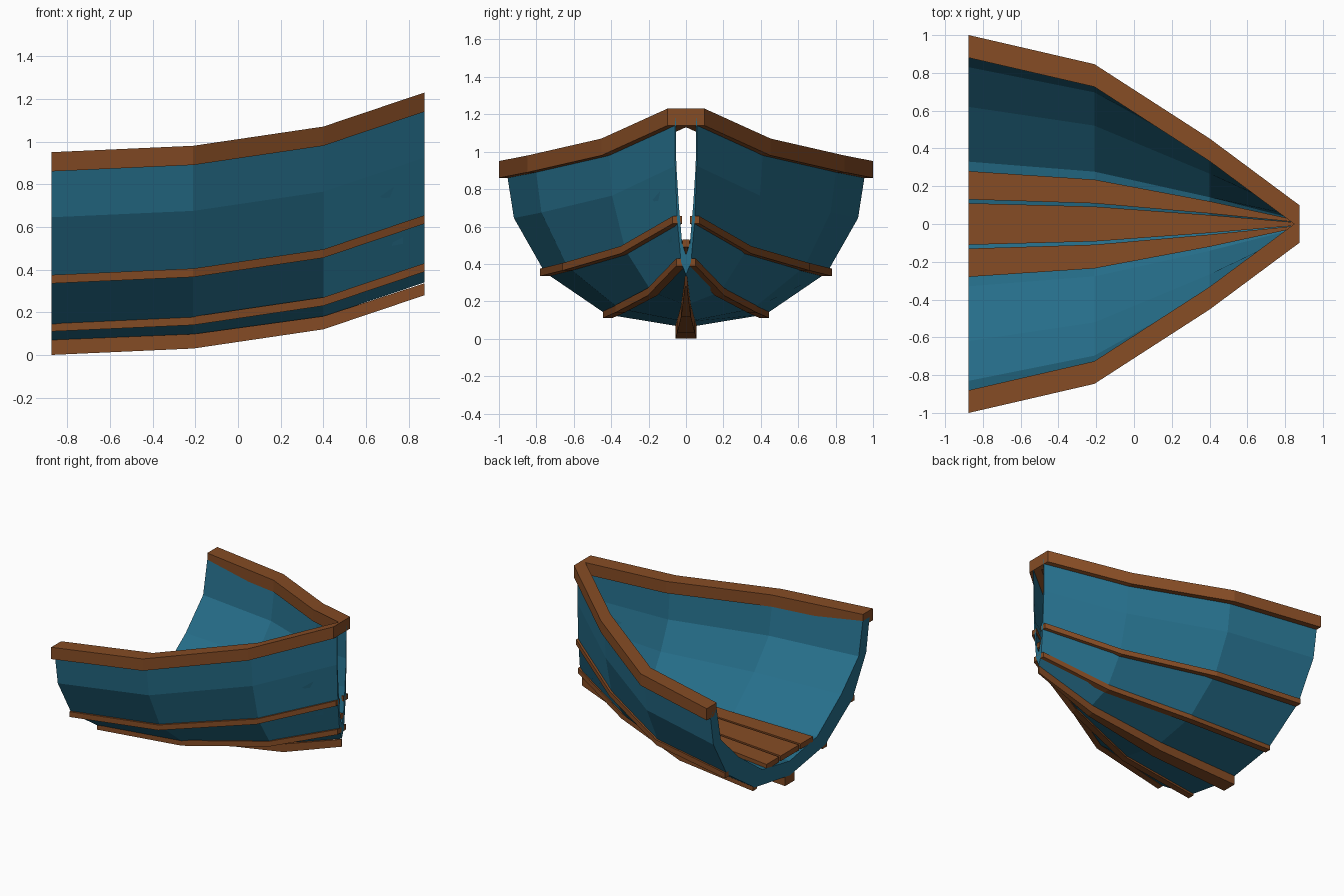
import bpy, bmesh

if "Cube" in bpy.data.objects:
    bpy.data.objects.remove(bpy.data.objects["Cube"])

# Stations along the hull: x position, width factor, upward sheer
STATIONS = [(-0.875, 1.0, 0.0), (-0.21, 0.84, 0.03), (0.40, 0.43, 0.12), (0.875, 0.0625, 0.28)]


def material(name, color):
    m = bpy.data.materials.new(name)
    m.diffuse_color = (*color, 1)
    m.use_nodes = True
    m.node_tree.nodes["Principled BSDF"].inputs["Base Color"].default_value = m.diffuse_color
    return m


teal = material("teal_paint", (0.019, 0.156, 0.254))
wood = material("brown_wood", (0.235, 0.072, 0.018))


def loft(name, section, mat, mirror=False):
    """Sweep a closed (y, z) section through all stations and cap both ends."""
    bm = bmesh.new()
    rings = [[bm.verts.new((x, y, z)) for y, z in section(w, s)] for x, w, s in STATIONS]
    n = len(rings[0])
    for a, b in zip(rings, rings[1:]):
        for i in range(n):
            j = (i + 1) % n
            bm.faces.new((a[i], a[j], b[j], b[i]))
    bm.faces.new(rings[0])
    bm.faces.new(rings[-1])
    bmesh.ops.recalc_face_normals(bm, faces=bm.faces)
    me = bpy.data.meshes.new(name)
    bm.to_mesh(me)
    bm.free()
    me.materials.append(mat)
    ob = bpy.data.objects.new(name, me)
    bpy.context.collection.objects.link(ob)
    if mirror:
        mod = ob.modifiers.new("mirror", 'MIRROR')
        mod.use_axis = (False, True, False)
        mod.use_mirror_merge = False
    return ob


def box(y0, y1, z0, z1):
    return [(y0, z0), (y1, z0), (y1, z1), (y0, z1)]


# Hull shell: U-shaped section, open at the stern, slit at the bow
OUTER = [(0.96, 0.90), (0.92, 0.645), (0.755, 0.355), (0.425, 0.13), (0, 0.06)]
INNER = [(0.88, 0.90), (0.83, 0.65), (0.62, 0.44), (0.33, 0.23), (0, 0.17)]


def both_sides(half):
    return half + [(-y, z) for y, z in reversed(half[:-1])]


hull_section = both_sides(OUTER) + both_sides(INNER)[::-1]
loft("hull", lambda w, s: [(y * w, z + s) for y, z in hull_section], teal)

# Gunwale rails along the top edges
loft("gunwale", lambda w, s: box(0.96 * w - 0.08, 0.96 * w + 0.04, 0.86 + s, 0.95 + s), wood, True)

# Rubbing strakes on the hull sides
for name, y, z in (("upper_strake", 0.755, 0.355), ("lower_strake", 0.42, 0.13)):
    loft(name, lambda w, s: box(y * w - 0.025, y * w + 0.025, z - 0.02 + s, z + 0.02 + s), wood, True)

# Keel, narrowing to the bow
loft("keel", lambda w, s: box(-0.055 * w - 0.002, 0.055 * w + 0.002, s, s + 0.055 + 0.015 * w), wood)

# Floorboards
loft("centre_floorboard", lambda w, s: box(-0.11 * w, 0.11 * w, 0.21 + s, 0.25 + s), wood)
loft("side_floorboard", lambda w, s: box(0.13 * w, 0.28 * w, 0.21 + s, 0.25 + s), wood, True)
